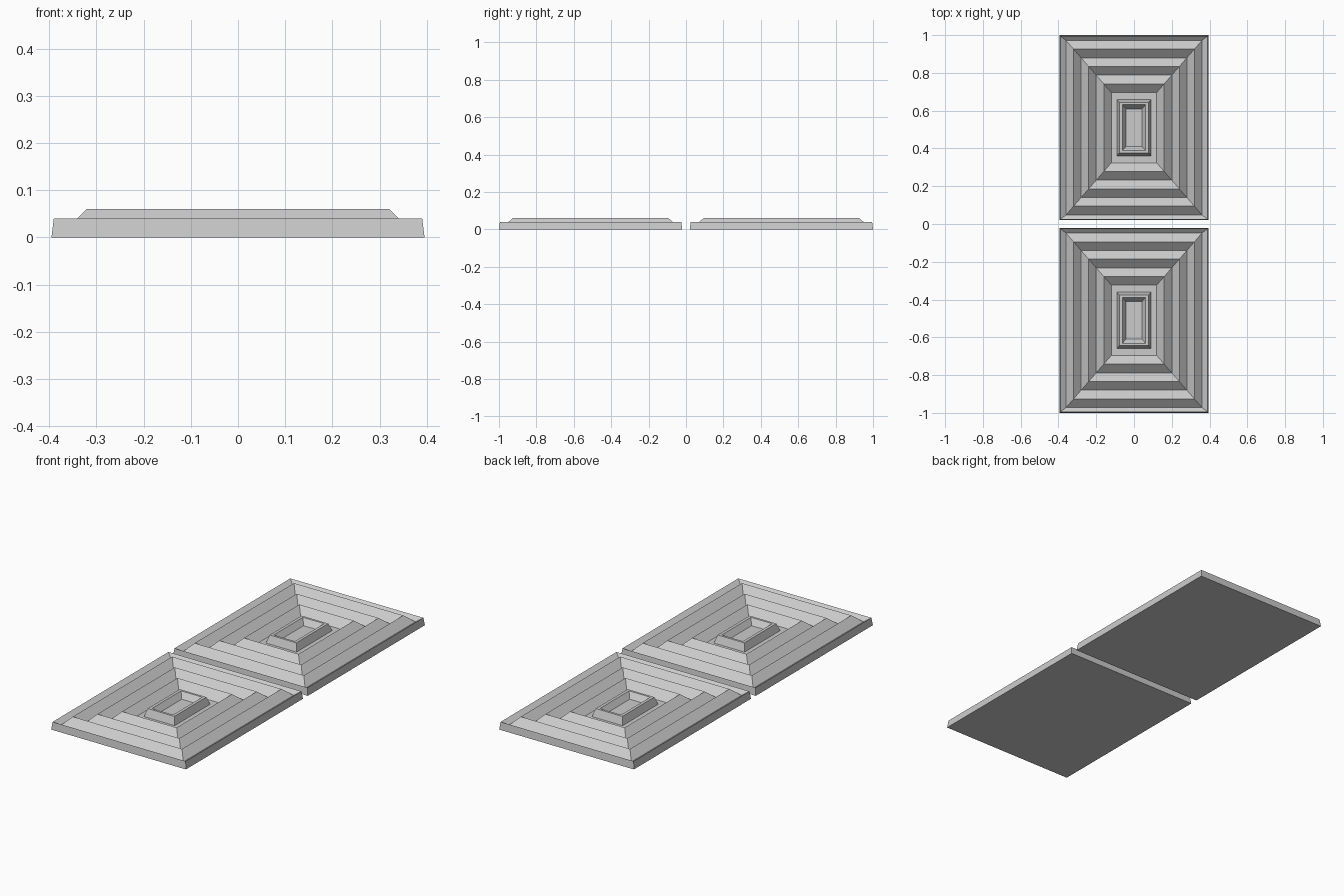
import bpy, bmesh

if "Cube" in bpy.data.objects:
    bpy.data.objects.remove(bpy.data.objects["Cube"])


def nested_rings(name, rings, y):
    """Skin a stack of concentric rectangles (half x, half y, z), capped at both ends."""
    bm = bmesh.new()
    loops = [[bm.verts.new((sx * hx, sy * hy, z))
              for sx, sy in ((-1, -1), (1, -1), (1, 1), (-1, 1))]
             for hx, hy, z in rings]
    for a, b in zip(loops, loops[1:]):
        for i in range(4):
            j = (i + 1) % 4
            bm.faces.new((a[i], a[j], b[j], b[i]))
    bm.faces.new(loops[0][::-1])
    bm.faces.new(loops[-1])
    bmesh.ops.recalc_face_normals(bm, faces=bm.faces)
    mesh = bpy.data.meshes.new(name)
    bm.to_mesh(mesh)
    bm.free()
    obj = bpy.data.objects.new(name, mesh)
    obj.location.y = y
    bpy.context.collection.objects.link(obj)
    return obj


LOW, HIGH = 0.02, 0.06

# Slab edge, then zigzag ridges stepping inwards to a flat floor
panel = [(0.395, 0.49, 0), (0.39, 0.485, 0.04)]
for i in range(7):
    panel.append((0.36 - 0.04 * i, 0.462 - 0.046 * i, HIGH if i % 2 else LOW))

# Raised central frame with a sunken tray
frame = [(0.09, 0.149, 0), (0.09, 0.149, LOW), (0.078, 0.134, HIGH),
         (0.062, 0.122, HIGH), (0.042, 0.099, 0.03)]

for side, y in (("front", -0.51), ("back", 0.51)):
    nested_rings(side + "_ridged_panel", panel, y)
    nested_rings(side + "_center_frame", frame, y)
